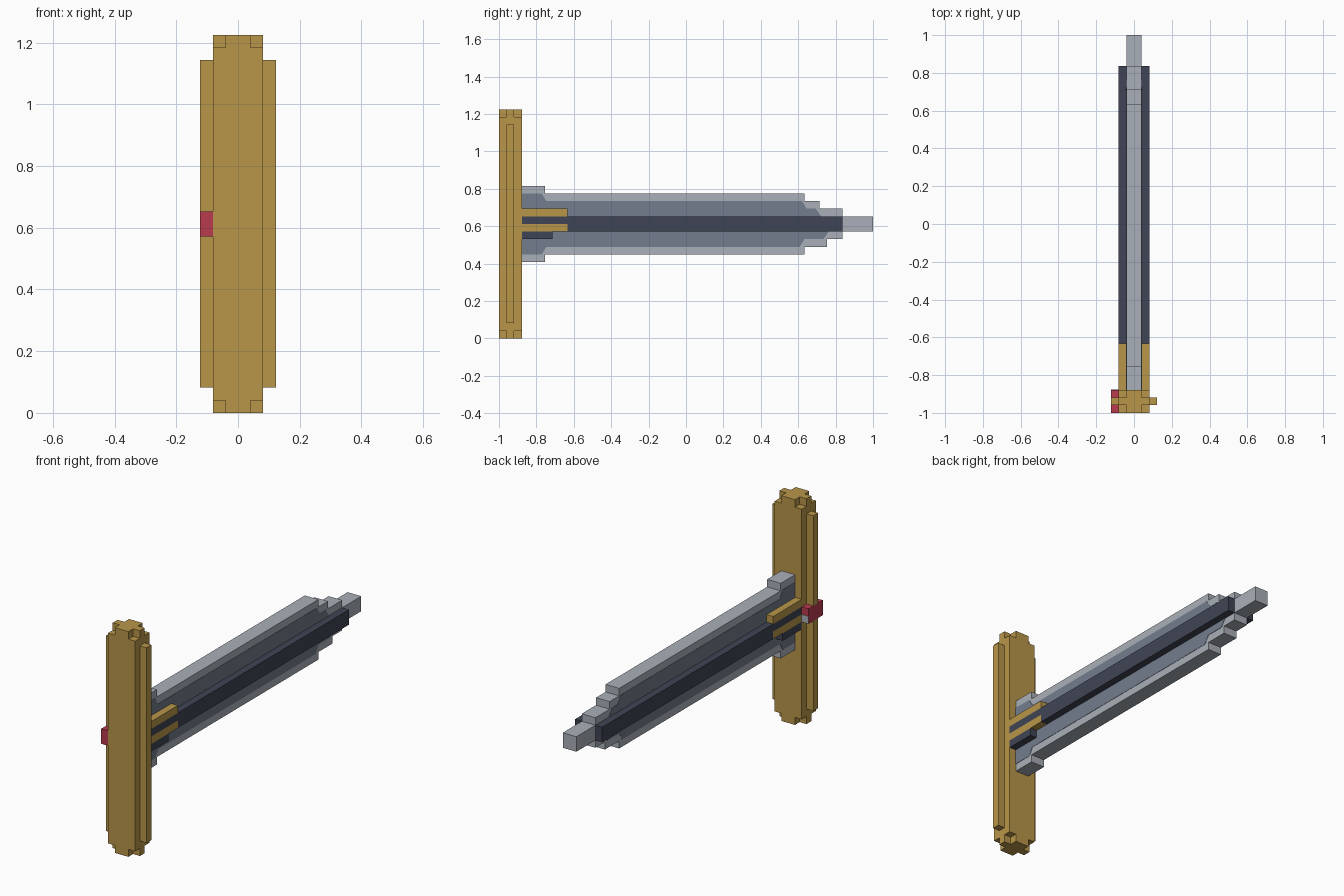
import bpy
import bmesh

U = 2 / 49  # one block of the model's grid

cube = bpy.data.objects.get("Cube")
if cube:
    bpy.data.objects.remove(cube, do_unlink=True)


def make_material(name, colour):
    mat = bpy.data.materials.new(name)
    mat.use_nodes = True
    mat.diffuse_color = (*colour, 1)
    bsdf = next(n for n in mat.node_tree.nodes if n.type == 'BSDF_PRINCIPLED')
    bsdf.inputs["Base Color"].default_value = (*colour, 1)
    return mat


gold = make_material("gold", (0.48, 0.305, 0.067))
steel = make_material("light steel", (0.40, 0.43, 0.48))
slate = make_material("slate", (0.168, 0.205, 0.262))
dark = make_material("dark iron", (0.051, 0.06, 0.093))
red = make_material("red gem", (0.48, 0.042, 0.076))


def prism(name, points, axis, low, high, mat):
    """Extrude an outline in block units: (y, z) along x, or (x, y) along z."""
    def place(a, b, c):
        x, y, z = (c, a, b) if axis == 'X' else (a, b, c)
        return (x * U, y * U - 1, z * U)

    bm = bmesh.new()
    face = bm.faces.new([bm.verts.new(place(a, b, low)) for a, b in points])
    ext = bmesh.ops.extrude_face_region(bm, geom=[face], use_keep_orig=True)
    verts = [v for v in ext["geom"] if isinstance(v, bmesh.types.BMVert)]
    shift = (high - low) * U
    bmesh.ops.translate(bm, verts=verts,
                        vec=(shift, 0, 0) if axis == 'X' else (0, 0, shift))
    bmesh.ops.recalc_face_normals(bm, faces=bm.faces)
    mesh = bpy.data.meshes.new(name)
    bm.to_mesh(mesh)
    bm.free()
    mesh.materials.append(mat)
    obj = bpy.data.objects.new(name, mesh)
    bpy.context.collection.objects.link(obj)
    return obj


def box(name, x, y, z, mat):
    outline = [(y[0], z[0]), (y[1], z[0]), (y[1], z[1]), (y[0], z[1])]
    return prism(name, outline, 'X', x[0], x[1], mat)


# Crossguard: solid body with notched cross-shaped ends
box("guard_body", (-2, 2), (0, 3), (1, 29), gold)
cross = [(-1, 0), (1, 0), (1, 1), (2, 1), (2, 2), (1, 2),
         (1, 3), (-1, 3), (-1, 2), (-2, 2), (-2, 1), (-1, 1)]
prism("guard_bottom_end", cross, 'Z', 0, 1, gold)
prism("guard_top_end", cross, 'Z', 29, 30, gold)

# Side ribs, the right one interrupted by the gem
box("guard_rib_left", (2, 3), (1, 2), (2, 28), gold)
box("guard_rib_right_lower", (-3, -2), (1, 2), (2, 14), gold)
box("guard_rib_right_upper", (-3, -2), (1, 2), (16, 28), gold)
box("gem", (-3, -2), (0, 3), (14, 16), red)
box("gem_glint", (-3, -2), (3, 3.05), (14, 15), steel)

# Stepped blade and pointed tip
blade = [(3, 10), (6, 10), (6, 11), (40, 11), (40, 12), (43, 12), (43, 13),
         (45, 13), (45, 14), (49, 14), (49, 16), (45, 16), (45, 17), (42, 17),
         (42, 18), (40, 18), (40, 19), (6, 19), (6, 20), (3, 20)]
prism("blade", blade, 'X', -1, 1, steel)

# Painted slate panel on both blade faces
panel = [(3, 11), (5.6, 11), (6.2, 12), (39.4, 12), (40, 13), (42.5, 13),
         (43.2, 14), (43.2, 16), (42.2, 16), (41.5, 17), (40.3, 17),
         (39.7, 18), (6.2, 18), (5.6, 19), (3, 19)]
prism("blade_panel", panel, 'X', -1.04, 1.04, slate)

# Dark central ridge, notched for the lower prong
ridge = [(3, 15), (9, 15), (9, 14), (45, 14), (45, 16), (3, 16)]
prism("central_ridge", ridge, 'X', -2, 2, dark)
box("ridge_foot", (-2, 2), (3, 7), (13, 14), dark)

# Gold prongs gripping the blade
box("upper_prong", (-2, 2), (3, 9), (16, 17), gold)
box("lower_prong", (-2, 2), (3, 9), (14, 15), gold)
